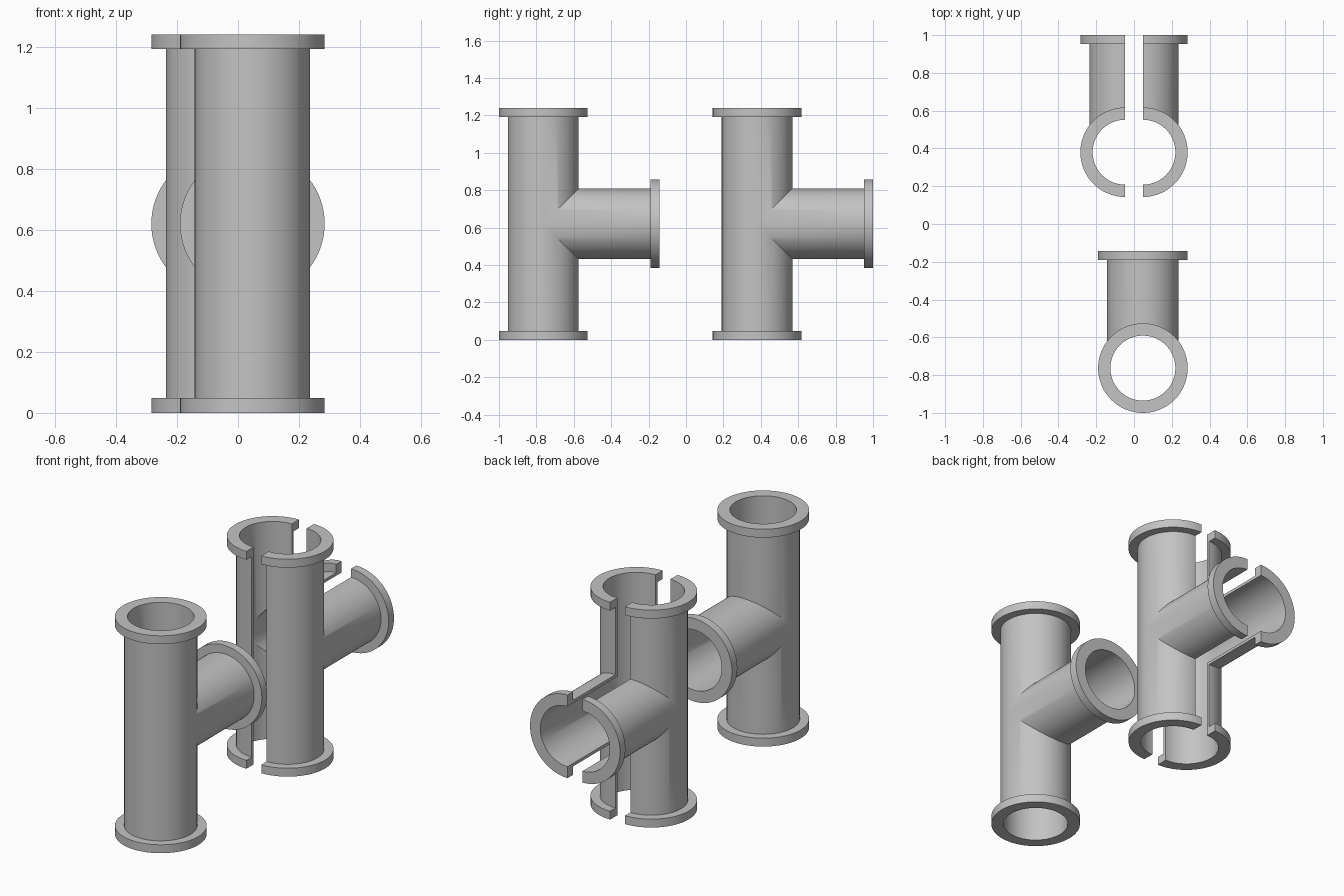
import bpy, bmesh
from math import pi, sin, cos, radians

if "Cube" in bpy.data.objects:
    bpy.data.objects.remove(bpy.data.objects["Cube"], do_unlink=True)

ARM = 0.62          # centre of the tee to each open end
BORE = 0.172        # inner radius
PIPE = 0.189        # outer radius
FLANGE = 0.237      # flange radius
LIP = 0.048         # flange thickness
GAP = 0.047         # half the slot between the split halves
SEGMENTS = 96

grey = bpy.data.materials.new("pipe grey")
grey.use_nodes = True
grey.diffuse_color = (0.55, 0.55, 0.55, 1)
grey.node_tree.nodes["Principled BSDF"].inputs["Base Color"].default_value = (0.55, 0.55, 0.55, 1)

# Direction of each arm: (angle, radius, distance along the arm) -> point
ARMS = {
    "upper": lambda a, r, t: (r * cos(a), r * sin(a), t),
    "lower": lambda a, r, t: (r * cos(a), r * sin(a), -t),
    "branch": lambda a, r, t: (r * cos(a), t, r * sin(a)),
}


def wall_section(arm, a):
    """Wall outline at one angle, starting and ending on the mitred joint."""
    def joint(r):
        h = r * sin(a)
        return abs(h) if arm == "branch" else max(0, h)
    outline = [(BORE, joint(BORE)), (BORE, ARM), (FLANGE, ARM),
               (FLANGE, ARM - LIP), (PIPE, ARM - LIP), (PIPE, joint(PIPE))]
    return [ARMS[arm](a, r, t) for r, t in outline]


def make_tee(name, location, start=0, sweep=2 * pi):
    """Flanged tee swept over an angle; a half sweep gets flat cut faces."""
    bm = bmesh.new()
    split = sweep < 2 * pi
    steps = round(SEGMENTS * sweep / (2 * pi))
    for arm in ARMS:
        columns = [[bm.verts.new(p) for p in wall_section(arm, start + sweep * i / steps)]
                   for i in range(steps + 1)]
        for c0, c1 in zip(columns, columns[1:]):
            for k in range(len(c0) - 1):
                bm.faces.new((c0[k], c1[k], c1[k + 1], c0[k + 1]))
        if split:
            bm.faces.new(columns[0])
            bm.faces.new(columns[-1])
    bmesh.ops.remove_doubles(bm, verts=bm.verts, dist=0.00005)
    bmesh.ops.recalc_face_normals(bm, faces=bm.faces)
    mesh = bpy.data.meshes.new(name)
    bm.to_mesh(mesh)
    bm.free()
    mesh.materials.append(grey)
    obj = bpy.data.objects.new(name, mesh)
    obj.location = location
    bpy.context.collection.objects.link(obj)
    bpy.ops.object.select_all(action="DESELECT")
    obj.select_set(True)
    bpy.context.view_layer.objects.active = obj
    bpy.ops.object.shade_smooth_by_angle(angle=radians(30))
    return obj


# Whole tee in front, split tee behind it
make_tee("whole_tee", (GAP, FLANGE - 1, ARM))
make_tee("split_tee_left_half", (GAP, 1 - ARM, ARM), -pi / 2, pi)
make_tee("split_tee_right_half", (-GAP, 1 - ARM, ARM), pi / 2, pi)
